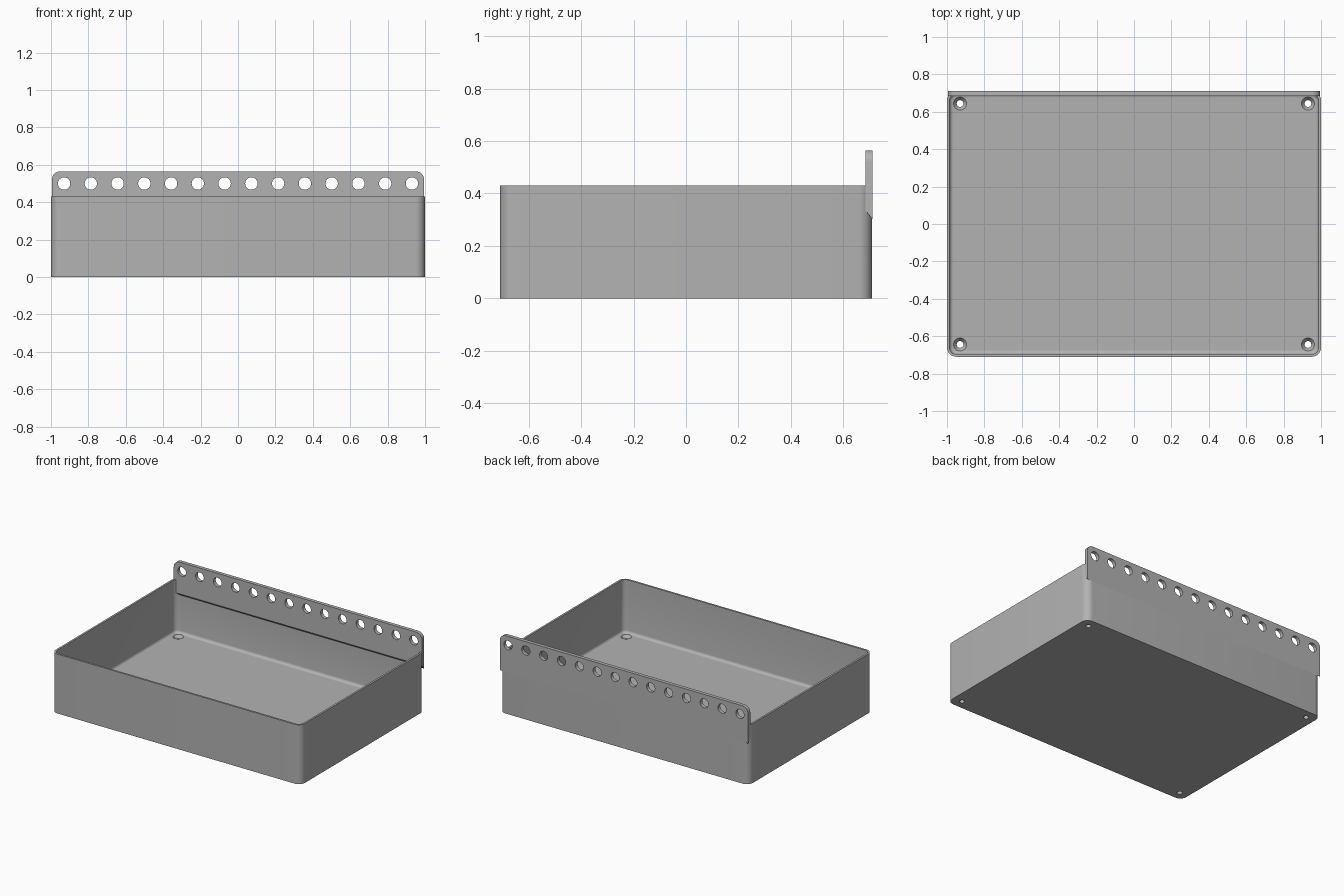
import bpy, bmesh, math
from mathutils import Matrix, Vector

cube = bpy.data.objects.get("Cube")
if cube:
    bpy.data.objects.remove(cube, do_unlink=True)

HALF_X, HALF_Y, HEIGHT = 1.0, 0.71, 0.43
WALL, FLOOR, CORNER, FILLET = 0.014, 0.045, 0.05, 0.02

grey = bpy.data.materials.new("plain grey")
grey.use_nodes = True
grey.diffuse_color = (0.45, 0.45, 0.45, 1)
grey.node_tree.nodes["Principled BSDF"].inputs["Base Color"].default_value = grey.diffuse_color


def make_object(name, bm):
    bmesh.ops.recalc_face_normals(bm, faces=bm.faces)
    mesh = bpy.data.meshes.new(name)
    bm.to_mesh(mesh)
    bm.free()
    mesh.materials.append(grey)
    obj = bpy.data.objects.new(name, mesh)
    bpy.context.collection.objects.link(obj)
    return obj


def loft(bm, rings):
    """Skin a stack of equal rings and close both ends."""
    loops = [[bm.verts.new(p) for p in ring] for ring in rings]
    for a, b in zip(loops, loops[1:]):
        for i in range(len(a)):
            j = (i + 1) % len(a)
            bm.faces.new((a[i], a[j], b[j], b[i]))
    bm.faces.new(loops[0])
    bm.faces.new(loops[-1])


def rounded_ring(inset, z, steps=8):
    r = max(CORNER - inset, 0.008)
    ring = []
    for k, (sx, sy) in enumerate([(1, 1), (-1, 1), (-1, -1), (1, -1)]):
        for s in range(steps + 1):
            a = (k + s / steps) * math.pi / 2
            ring.append((sx * (HALF_X - inset - r) + r * math.cos(a),
                         sy * (HALF_Y - inset - r) + r * math.sin(a), z))
    return ring


def lathe(bm, profile, matrix, sides=32):
    """Revolve (radius, height) pairs around a placed z axis."""
    loft(bm, [[matrix @ Vector((r * math.cos(2 * math.pi * i / sides),
                                r * math.sin(2 * math.pi * i / sides), h))
               for i in range(sides)] for r, h in profile])


def apply_boolean(target, tool, operation):
    mod = target.modifiers.new(operation, 'BOOLEAN')
    mod.object, mod.operation, mod.solver = tool, operation, 'EXACT'
    bpy.context.view_layer.objects.active = target
    bpy.ops.object.modifier_apply(modifier=mod.name)
    bpy.data.objects.remove(tool, do_unlink=True)


# Tray: outer wall, rim, inner wall and the filleted floor
rings = [rounded_ring(0, 0), rounded_ring(0, HEIGHT), rounded_ring(WALL, HEIGHT)]
for i in range(6):
    a = i / 5 * math.pi / 2
    rings.append(rounded_ring(WALL + FILLET * (1 - math.cos(a)),
                              FLOOR + FILLET * (1 - math.sin(a))))
bm = bmesh.new()
loft(bm, rings)
tray = make_object("tray", bm)

# Hanging strip: rounded top corners and a slanted underside
W, TOP, R = 0.995, 0.565, 0.045
FRONT, BACK = 0.685, 0.711


def strip_outline(y, bottom):
    arc = [k / 8 * math.pi / 2 for k in range(9)]
    right = [(W - R + R * math.cos(a), y, TOP - R + R * math.sin(a)) for a in arc]
    left = [(-x, y, z) for x, y, z in reversed(right)]
    return [(W, y, bottom)] + right + left + [(-W, y, bottom)]


bm = bmesh.new()
loft(bm, [strip_outline(FRONT, 0.335), strip_outline(BACK, 0.303)])
apply_boolean(tray, make_object("hanging_strip", bm), 'UNION')

# Row of holes through the strip, and countersunk holes in the floor
bm = bmesh.new()
for i in range(14):
    x = -0.93 + i * 1.86 / 13
    place = Matrix.Translation((x, 0.7, 0.5)) @ Matrix.Rotation(math.pi / 2, 4, 'X')
    lathe(bm, [(0.033, -0.05), (0.033, 0.05)], place)
for sx in (-1, 1):
    for sy in (-1, 1):
        place = Matrix.Translation((sx * 0.93, sy * 0.644, 0))
        lathe(bm, [(0.018, -0.02), (0.018, 0.022), (0.035, FLOOR), (0.035, FLOOR + 0.03)], place)
apply_boolean(tray, make_object("hole_cutter", bm), 'DIFFERENCE')

# Smooth shading with sharp edges kept
bpy.ops.object.select_all(action='DESELECT')
tray.select_set(True)
bpy.context.view_layer.objects.active = tray
bpy.ops.object.shade_smooth_by_angle(angle=math.radians(30))
